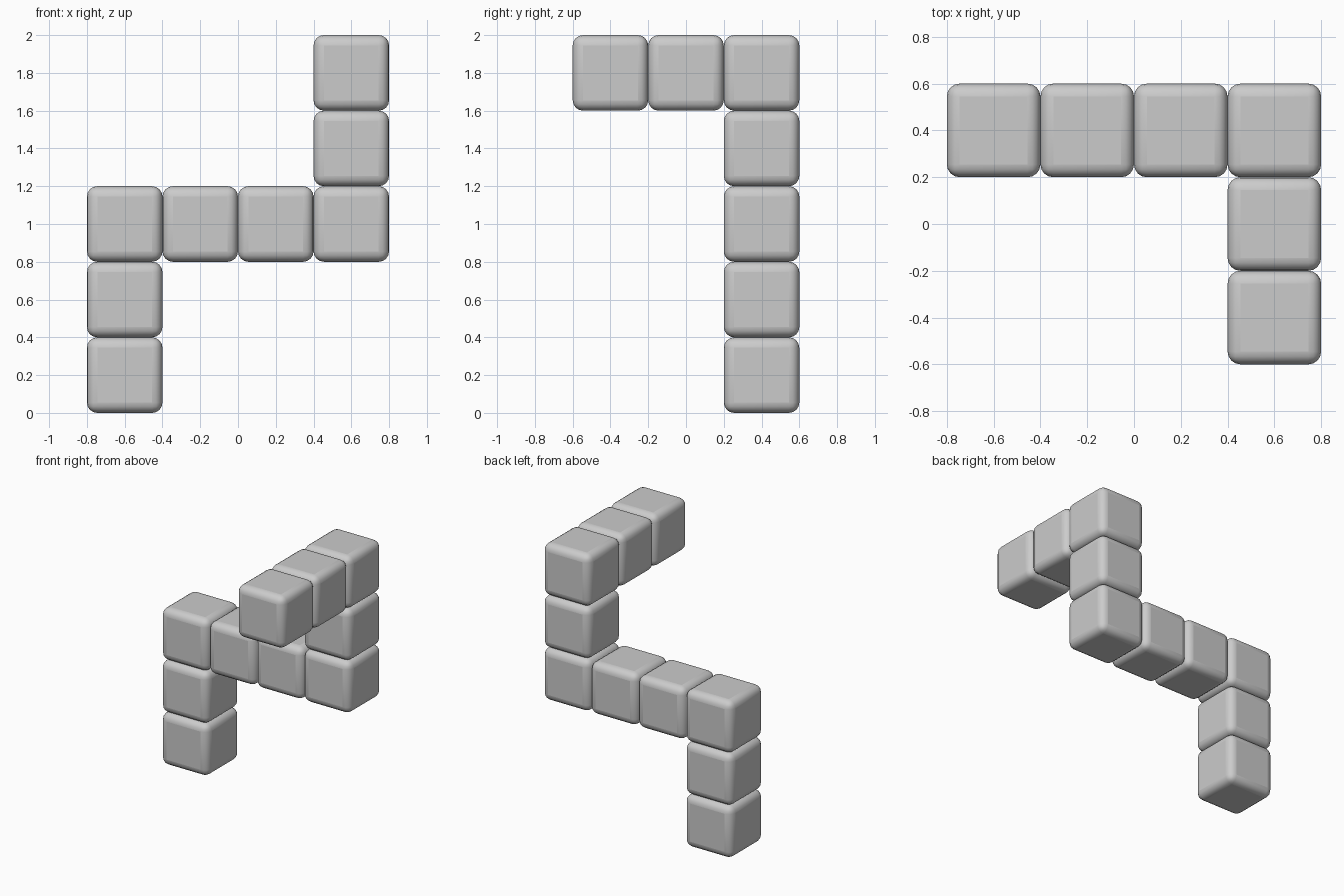
import bpy

if "Cube" in bpy.data.objects:
    bpy.data.objects.remove(bpy.data.objects["Cube"])

S = 0.4  # cube size


def rounded_cube(name, loc):
    bpy.ops.mesh.primitive_cube_add(size=S, location=loc)
    ob = bpy.context.object
    ob.name = name
    bev = ob.modifiers.new("round_edges", 'BEVEL')
    bev.width = 0.055
    bev.segments = 4
    bev.limit_method = 'NONE'
    bpy.ops.object.shade_smooth_by_angle()
    for p in ob.data.polygons:
        p.use_smooth = True
    bpy.ops.object.modifier_apply(modifier=bev.name)
    bpy.ops.object.shade_smooth_by_angle()
    return ob


def row(name, start, step, count):
    for i in range(count):
        rounded_cube(f"{name}_{i + 1}", [a + i * S * d for a, d in zip(start, step)])


# Lower column on the left, standing on the ground
row("lower_column_cube", (-0.6, 0.4, 0.2), (0, 0, 1), 2)
# Horizontal bar along x
row("middle_bar_cube", (-0.6, 0.4, 1.0), (1, 0, 0), 4)
# Upper column on the right
row("upper_column_cube", (0.6, 0.4, 1.4), (0, 0, 1), 2)
# Top arm coming toward the front
row("top_arm_cube", (0.6, 0.0, 1.8), (0, -1, 0), 2)
